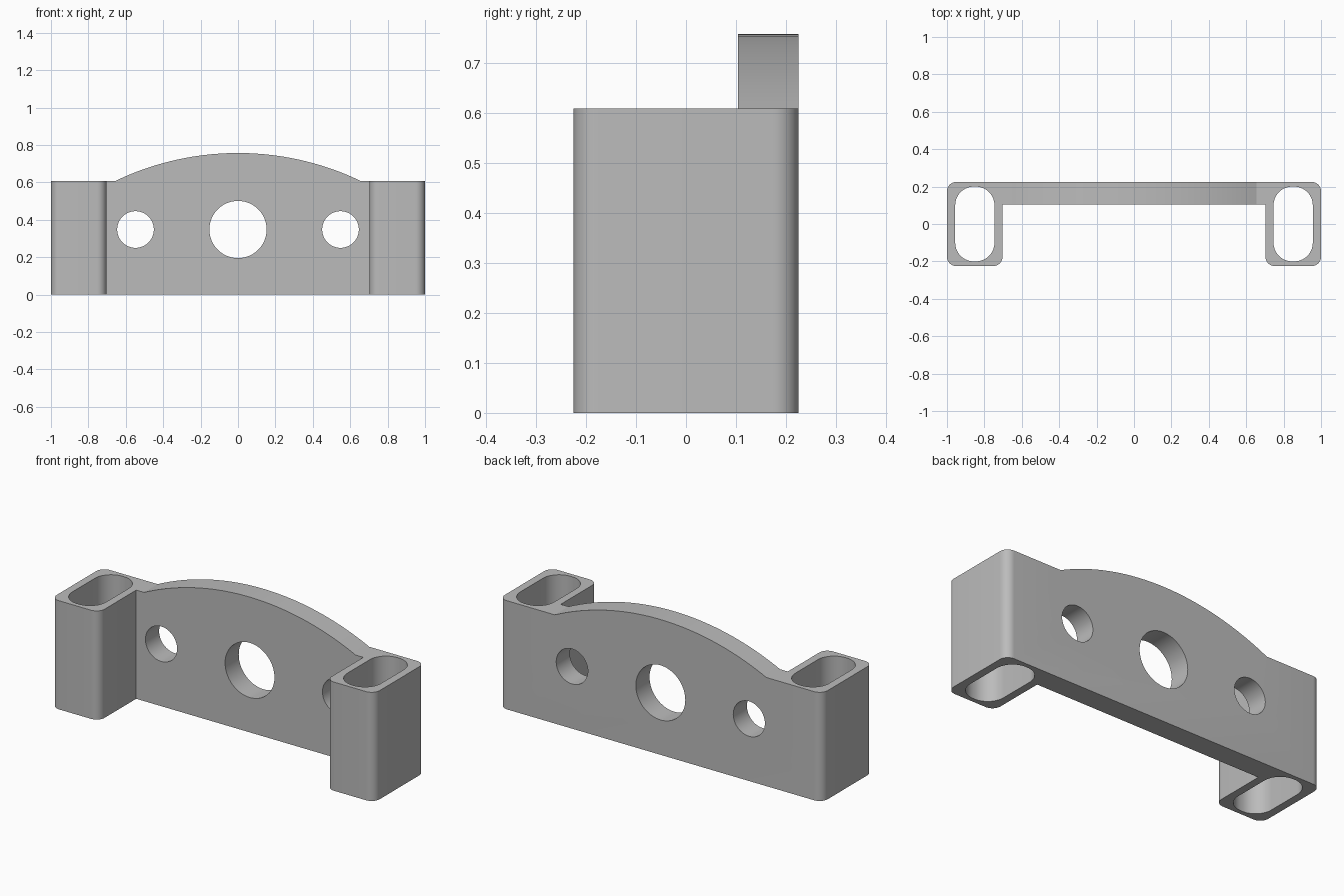
import bpy, bmesh
from math import sin, cos, pi, asin, radians

cube = bpy.data.objects.get("Cube")
if cube:
    bpy.data.objects.remove(cube)

GREY = (0.5, 0.5, 0.5)
mat = bpy.data.materials.new("plain grey")
mat.use_nodes = True
mat.diffuse_color = (*GREY, 1)
mat.node_tree.nodes["Principled BSDF"].inputs["Base Color"].default_value = (*GREY, 1)

HALF_DEPTH, POST_IN, PLATE_FRONT = 0.225, 0.703, 0.104
POST_TOP, CROWN_TOP, CROWN_HALF = 0.608, 0.757, 0.655
HOLE_Z = 0.348


def arc(cx, cy, r, start, end, steps):
    """Points along a circular arc, angles in degrees."""
    angles = [radians(start + (end - start) * i / steps) for i in range(steps + 1)]
    return [(cx + r * cos(a), cy + r * sin(a)) for a in angles]


def prism(name, outline, low, high, along_y=False):
    """Extrude a closed outline along z, or a front outline along y."""
    bm = bmesh.new()
    place = (lambda u, v, w: (u, w, v)) if along_y else (lambda u, v, w: (u, v, w))
    face = bm.faces.new([bm.verts.new(place(u, v, low)) for u, v in outline])
    top = bmesh.ops.extrude_face_region(bm, geom=[face])["geom"]
    shift = place(0, 0, high - low)
    bmesh.ops.translate(bm, vec=shift, verts=[g for g in top if isinstance(g, bmesh.types.BMVert)])
    bmesh.ops.recalc_face_normals(bm, faces=bm.faces)
    mesh = bpy.data.meshes.new(name)
    bm.to_mesh(mesh)
    bm.free()
    mesh.materials.append(mat)
    obj = bpy.data.objects.new(name, mesh)
    bpy.context.collection.objects.link(obj)
    return obj


# Bracket body: U-shaped plan with rounded post corners
R = 0.05
edge, front = 1 - R, -HALF_DEPTH + R
right_half = [(POST_IN, PLATE_FRONT)]
right_half += arc(POST_IN + R, front, R, 180, 270, 10)
right_half += arc(edge, front, R, 270, 360, 10)
right_half += arc(edge, HALF_DEPTH - R, R, 0, 90, 10)
plan = right_half + [(-x, y) for x, y in reversed(right_half)]
body = prism("bracket_body", plan, 0, 0.9)

# Cutter that leaves flat post tops and the arched crown
rise = CROWN_TOP - POST_TOP
radius = (CROWN_HALF ** 2 + rise ** 2) / (2 * rise)
sweep = asin(CROWN_HALF / radius) * 180 / pi
crown = arc(0, CROWN_TOP - radius, radius, 90 + sweep, 90 - sweep, 48)
top_cut = [(-1.2, POST_TOP)] + crown + [(1.2, POST_TOP), (1.2, 1.1), (-1.2, 1.1)]
cutters = [prism("crown_cutter", top_cut, -0.5, 0.5, True)]

# Round holes through the plate
for x, r in ((0, 0.153), (-0.548, 0.098), (0.548, 0.098)):
    cutters.append(prism("hole_cutter", arc(x, HOLE_Z, r, 0, 360, 64)[:-1], 0, 0.4, True))

# Long slots down through both posts
SLOT_R, SLOT_W, SLOT_L = 0.1, 0.105, 0.2
for side in (-1, 1):
    slot = []
    for sx, sy, a in ((1, 1, 0), (-1, 1, 90), (-1, -1, 180), (1, -1, 270)):
        slot += arc(side * 0.851 + sx * (SLOT_W - SLOT_R), sy * (SLOT_L - SLOT_R),
                    SLOT_R, a, a + 90, 14)
    cutters.append(prism("slot_cutter", slot, -0.2, 1.2))

# Cut everything, keep the result and drop the cutters
for cutter in cutters:
    mod = body.modifiers.new("cut", 'BOOLEAN')
    mod.operation, mod.solver, mod.object = 'DIFFERENCE', 'EXACT', cutter
result = bpy.data.meshes.new_from_object(
    body.evaluated_get(bpy.context.evaluated_depsgraph_get()))
body.modifiers.clear()
body.data = result
for cutter in cutters:
    bpy.data.objects.remove(cutter)

bpy.ops.object.select_all(action='DESELECT')
body.select_set(True)
bpy.context.view_layer.objects.active = body
bpy.ops.object.shade_smooth_by_angle(angle=radians(25))
